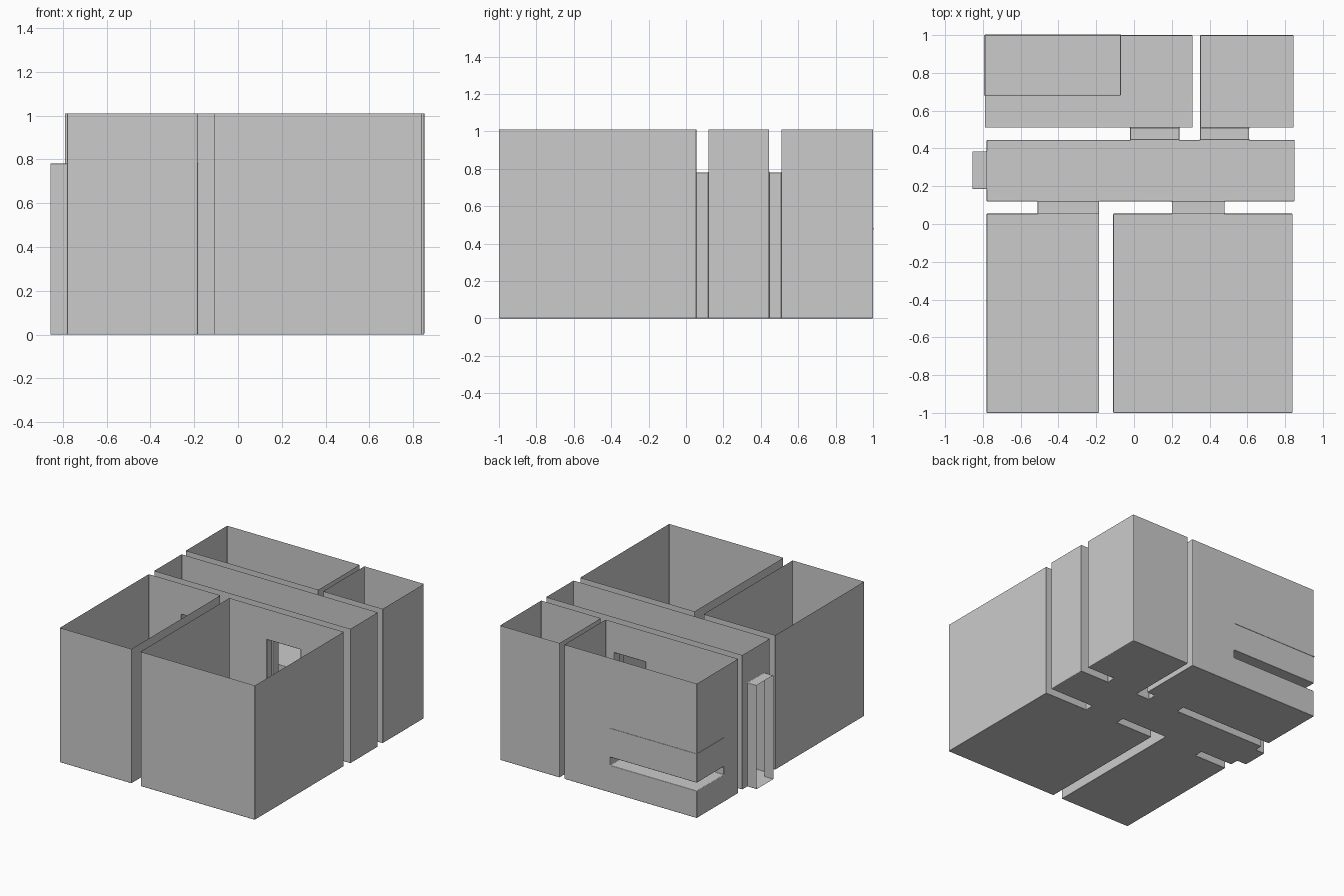
import bpy, bmesh, math

if "Cube" in bpy.data.objects:
    bpy.data.objects.remove(bpy.data.objects["Cube"])

H = 1.01      # wall height
DOOR = 0.78   # doorway height

# Volumes as (x0, x1, y0, y1, z0, z1)
rooms = [
    (-0.79, 0.31, 0.51, 1.0, 0, H),       # back left room
    (0.35, 0.845, 0.51, 1.0, 0, H),       # back right room
    (-0.78, 0.85, 0.12, 0.445, 0, H),     # corridor
    (-0.78, -0.185, -1.0, 0.055, 0, H),   # front left room
    (-0.11, 0.84, -1.0, 0.055, 0, H),     # front right room
]
doorways = [
    (-0.02, 0.24, 0.445, 0.51, 0, DOOR),
    (0.35, 0.61, 0.445, 0.51, 0, DOOR),
    (-0.51, -0.185, 0.055, 0.12, 0, DOOR),
    (0.20, 0.48, 0.055, 0.12, 0, DOOR),
    (-0.855, -0.78, 0.185, 0.385, 0, DOOR),  # open entrance
]
shelf_gap = (-0.79, -0.07, 0.68, 1.0, 0.205, 0.265)


def inside(box, p):
    return all(box[2 * i] < p[i] < box[2 * i + 1] for i in range(3))


def shell(name, solids, voids, radius):
    """Outer skin of joined boxes, open at the top and at the entrance."""
    cuts = [sorted({b[k] for b in solids + voids for k in (2 * i, 2 * i + 1)})
            for i in range(3)]

    def filled(c):
        if any(c[i] < 0 or c[i] >= len(cuts[i]) - 1 for i in range(3)):
            return False
        p = [(cuts[i][c[i]] + cuts[i][c[i] + 1]) / 2 for i in range(3)]
        return any(inside(b, p) for b in solids) and not any(inside(b, p) for b in voids)

    bm = bmesh.new()
    verts = {}

    def vert(key):
        if key not in verts:
            verts[key] = bm.verts.new([cuts[i][key[i]] for i in range(3)])
        return verts[key]

    nx, ny, nz = (len(c) - 1 for c in cuts)
    for c in ((x, y, z) for x in range(nx) for y in range(ny) for z in range(nz)):
        if not filled(c):
            continue
        for axis in range(3):
            for side in (0, 1):
                n = list(c)
                n[axis] += 2 * side - 1
                open_end = (axis == 2 and n[2] == nz) or (axis == 0 and n[0] < 0)
                if filled(n) or open_end:
                    continue
                u, v = (axis + 1) % 3, (axis + 2) % 3
                ring = []
                for du, dv in ((0, 0), (1, 0), (1, 1), (0, 1)):
                    k = list(c)
                    k[axis] += side
                    k[u] += du
                    k[v] += dv
                    ring.append(vert(tuple(k)))
                bm.faces.new(ring if side else ring[::-1])
    # Merge flat areas, then round every corner
    bmesh.ops.dissolve_limit(bm, angle_limit=0.02, use_dissolve_boundaries=True,
                             verts=bm.verts[:], edges=bm.edges[:])
    bm.normal_update()
    sharp = [e for e in bm.edges if len(e.link_faces) == 2 and e.calc_face_angle(0) > 0.5]
    bmesh.ops.bevel(bm, geom=sharp, offset=radius, offset_type='OFFSET', segments=4,
                    profile=0.5, affect='EDGES', clamp_overlap=True)
    return finish(name, bm)


def finish(name, bm):
    me = bpy.data.meshes.new(name)
    bm.to_mesh(me)
    bm.free()
    ob = bpy.data.objects.new(name, me)
    bpy.context.collection.objects.link(ob)
    bpy.ops.object.select_all(action='DESELECT')
    ob.select_set(True)
    bpy.context.view_layer.objects.active = ob
    bpy.ops.object.shade_smooth_by_angle(angle=math.radians(40))
    return ob


def box(name, x0, x1, y0, y1, z0, z1):
    bm = bmesh.new()
    bmesh.ops.create_cube(bm, size=1)
    for v in bm.verts:
        v.co = ((x0 + x1) / 2 + v.co.x * (x1 - x0), (y0 + y1) / 2 + v.co.y * (y1 - y0),
                (z0 + z1) / 2 + v.co.z * (z1 - z0))
    return finish(name, bm)


# Rooms, corridor and doorways as one skin
house = shell("room_shell", rooms + doorways, [shelf_gap], 0.024)
wn = house.modifiers.new("weighted_normals", 'WEIGHTED_NORMAL')
wn.keep_sharp = True

# Thin seam around the corner above the shelf
box("back_wall_seam", -0.79, -0.07, 0.997, 1.003, 0.476, 0.484)
box("side_wall_seam", -0.793, -0.787, 0.68, 1.0, 0.476, 0.484)

# Round-ended strip lying on the corridor floor
bm = bmesh.new()
r, cx, cy = 0.085, 0.54, 0.283
outline = [(-0.78, cy - r)]
outline += [(cx + r * math.cos(a), cy + r * math.sin(a))
            for a in (math.radians(-90 + 7.5 * i) for i in range(25))]
outline += [(-0.78, cy + r)]
bm.faces.new([bm.verts.new((x, y, 0.003)) for x, y in outline])
finish("corridor_floor_strip", bm)
